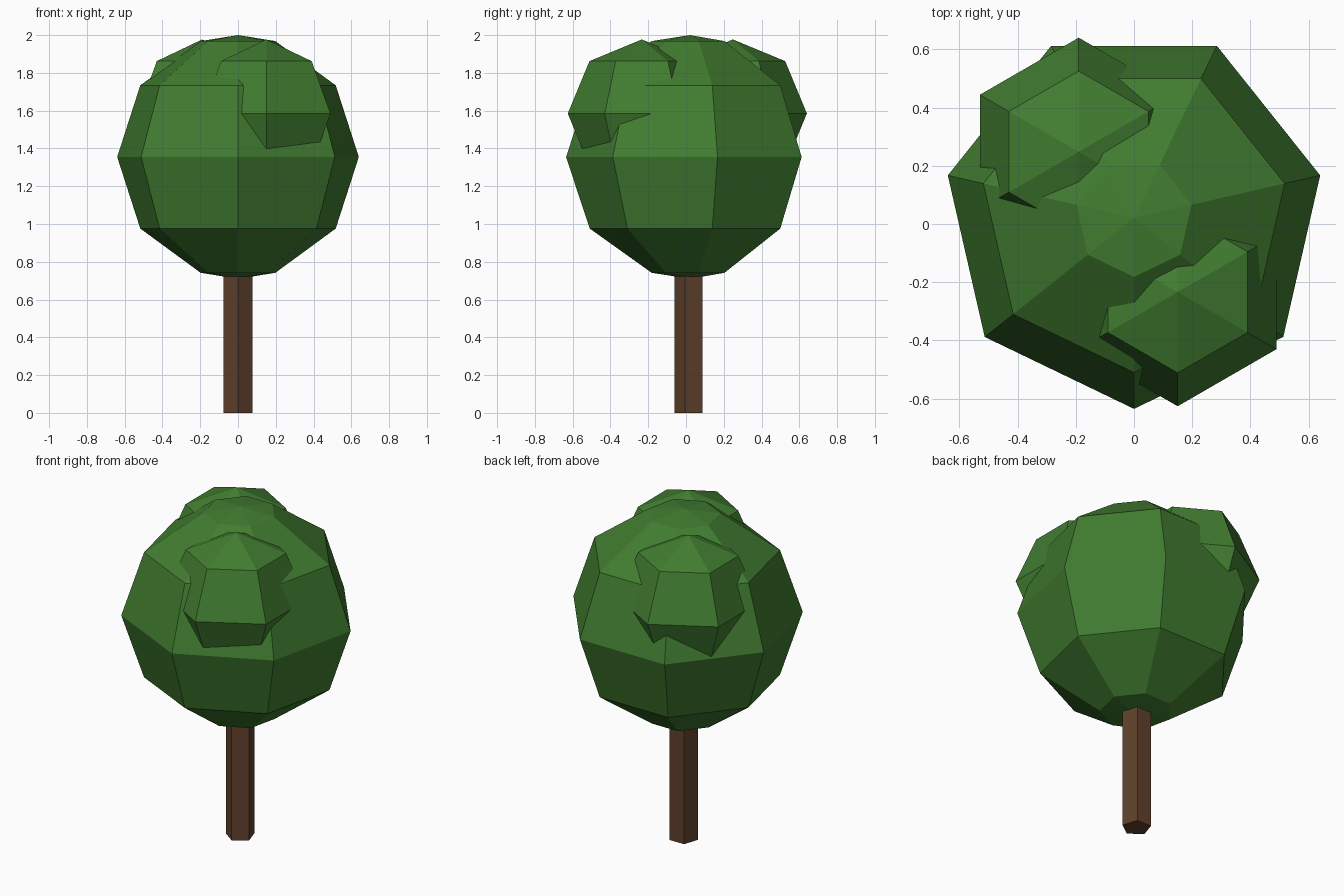
import bpy, bmesh
from math import cos, sin, radians, tau, pi

cube = bpy.data.objects.get("Cube")
if cube:
    bpy.data.objects.remove(cube, do_unlink=True)


def material(name, color):
    mat = bpy.data.materials.new(name)
    mat.use_nodes = True
    mat.diffuse_color = color
    mat.node_tree.nodes["Principled BSDF"].inputs["Base Color"].default_value = color
    return mat


def lathe(name, profile, sides, location, mat):
    """Turn a (radius, z) profile, listed top to bottom, with a corner facing -y."""
    bm = bmesh.new()
    rings = []
    for r, z in profile:
        count = sides if r > 0 else 1
        angles = [tau * i / sides - pi / 2 for i in range(count)]
        rings.append([bm.verts.new((r * cos(a), r * sin(a), z)) for a in angles])
    for upper, lower in zip(rings, rings[1:]):
        for i in range(sides):
            j = (i + 1) % sides
            corners = [upper[i % len(upper)], lower[i % len(lower)],
                       lower[j % len(lower)], upper[j % len(upper)]]
            bm.faces.new(list(dict.fromkeys(corners)))
    # Cap open ends
    for ring in (rings[0], rings[-1]):
        if len(ring) > 1:
            bm.faces.new(ring)
    bmesh.ops.recalc_face_normals(bm, faces=bm.faces)
    mesh = bpy.data.meshes.new(name)
    bm.to_mesh(mesh)
    bm.free()
    mesh.materials.append(mat)
    obj = bpy.data.objects.new(name, mesh)
    obj.location = location
    bpy.context.collection.objects.link(obj)
    return obj


def ball(name, latitudes, sides, radius, height, location, mat):
    """Faceted ball with a pole at each end and a ring at each latitude."""
    rings = [(radius * cos(radians(a)), height * sin(radians(a))) for a in latitudes]
    lathe(name, [(0, height)] + rings + [(0, -height)], sides, location, mat)


leaf = material("leaf green", (0.053, 0.205, 0.03, 1))
bark = material("bark brown", (0.115, 0.053, 0.025, 1))

# Five-sided trunk
lathe("trunk", [(0.082, 0.9), (0.082, 0)], 5, (0, 0.021, 0), bark)

# Large seven-sided crown
ball("crown", (72, 36, 0, -36, -72), 7, 0.656, 0.645, (0, 0.021, 1.355), leaf)

# Two six-sided leaf clumps
for name, x, y in (("front_clump", 0.15, -0.234), ("back_clump", -0.19, 0.248)):
    ball(name, (45, 0, -45), 6, 0.392, 0.392, (x, y, 1.585), leaf)
